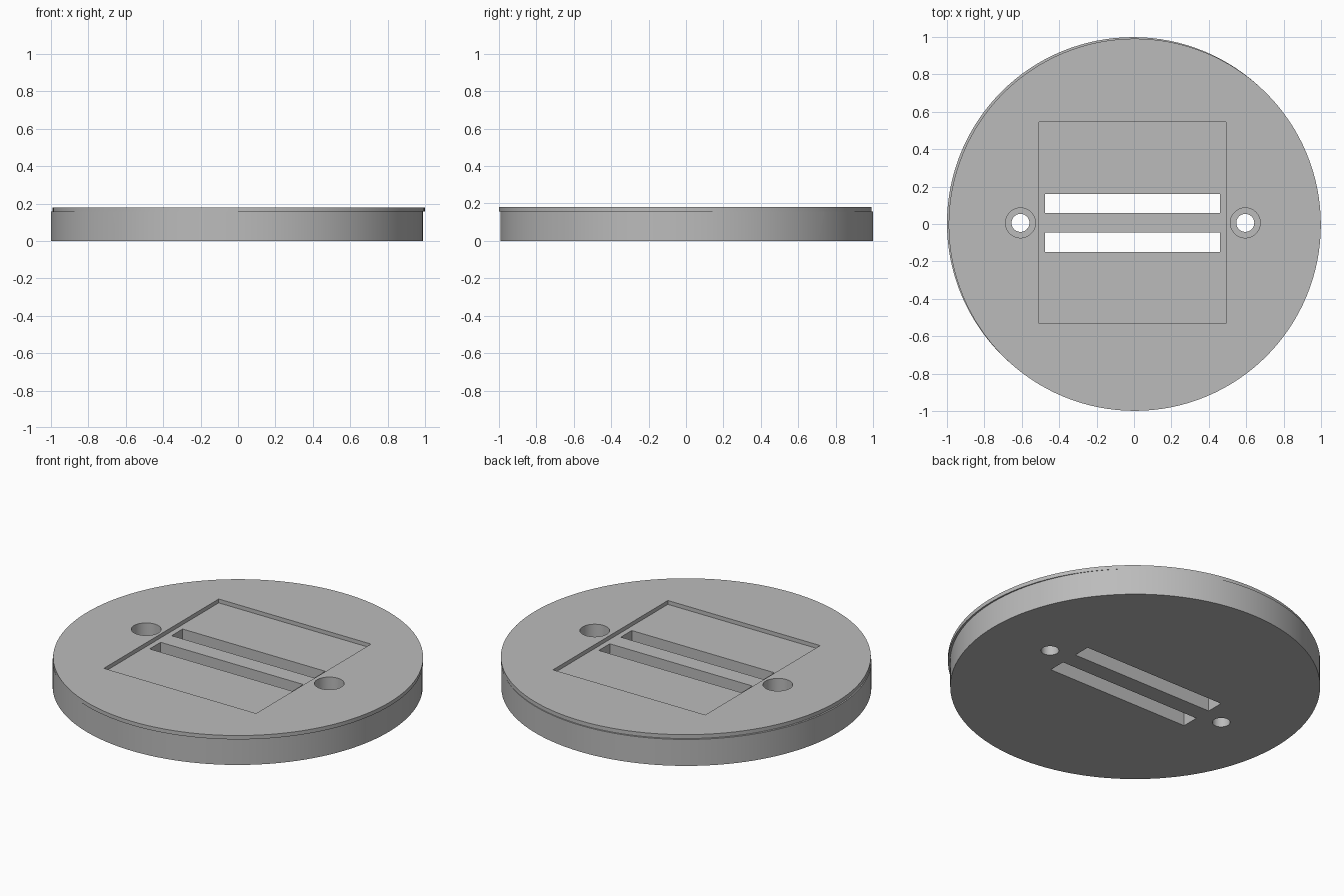
import bpy
import math

cube = bpy.data.objects.get("Cube")
if cube:
    bpy.data.objects.remove(cube, do_unlink=True)

TOP, STEP = 0.18, 0.157
RADIUS = 0.995
CX, CY = -0.006, 0.006       # centre of the cut pattern

grey = bpy.data.materials.new("plain grey")
grey.use_nodes = True
colour = (0.50, 0.50, 0.50, 1)
grey.diffuse_color = colour
grey.node_tree.nodes["Principled BSDF"].inputs["Base Color"].default_value = colour


def disc(name, x, y, z0, z1, r, sides=128):
    bpy.ops.mesh.primitive_cylinder_add(
        vertices=sides, radius=r, depth=z1 - z0, location=(x, y, (z0 + z1) / 2))
    ob = bpy.context.object
    ob.name = name
    ob.data.materials.append(grey)
    return ob


def box(name, x, y, z0, z1, sx, sy):
    bpy.ops.mesh.primitive_cube_add(size=1, location=(x, y, (z0 + z1) / 2))
    ob = bpy.context.object
    ob.name = name
    ob.scale = (sx, sy, z1 - z0)
    ob.data.materials.append(grey)
    return ob


def combine(target, other, operation):
    mod = target.modifiers.new(operation.title(), 'BOOLEAN')
    mod.operation, mod.solver, mod.object = operation, 'EXACT', other
    bpy.context.view_layer.objects.active = target
    bpy.ops.object.modifier_apply(modifier=mod.name)
    bpy.data.objects.remove(other, do_unlink=True)


# Base disc with a thin, slightly offset top layer
base = disc("round_base", -0.005, 0.004, 0, STEP, RADIUS)
combine(base, disc("top_layer", 0.004, -0.004, STEP, TOP, RADIUS), 'UNION')

# Shallow rectangular recess
combine(base, box("recess_cutter", CX - 0.002, CY, STEP, 0.3, 1.0, 1.077), 'DIFFERENCE')

for side in (-1, 1):
    # Long through slots
    combine(base, box("slot_cutter", CX - 0.002, CY + side * 0.103, -0.1, 0.3, 0.936, 0.103),
            'DIFFERENCE')
    # Counterbored screw holes
    x = CX + side * 0.601
    combine(base, disc("bore_cutter", x, CY, 0.08, 0.3, 0.08, 64), 'DIFFERENCE')
    combine(base, disc("hole_cutter", x, CY, -0.1, 0.3, 0.048, 64), 'DIFFERENCE')

# Smooth round walls, crisp edges
bpy.ops.object.select_all(action='DESELECT')
base.select_set(True)
bpy.context.view_layer.objects.active = base
bpy.ops.object.shade_smooth_by_angle(angle=math.radians(30))
